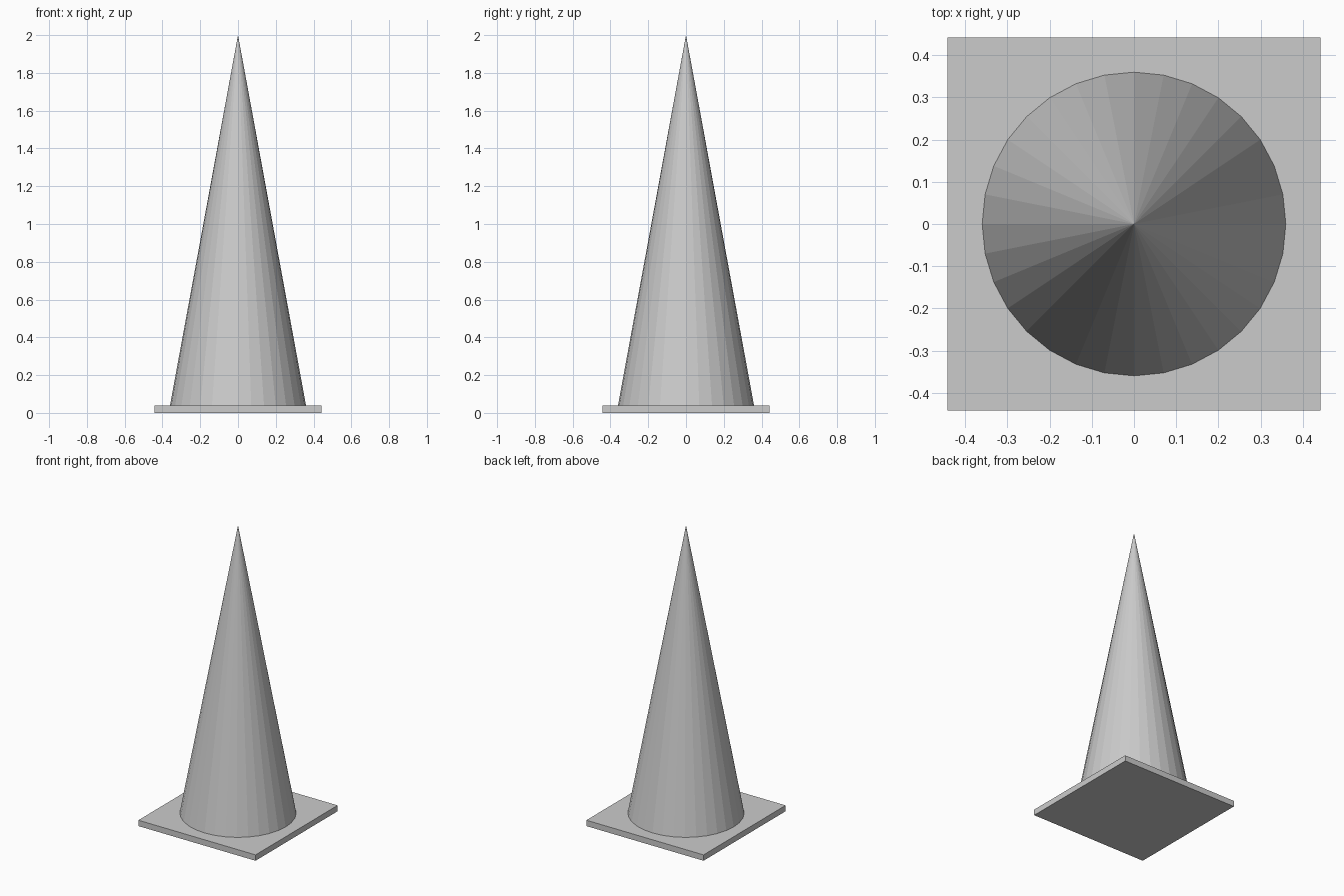
import bpy

if "Cube" in bpy.data.objects:
    bpy.data.objects.remove(bpy.data.objects["Cube"])

PLATE_SIZE, PLATE_H = 0.884, 0.04
CONE_R, TOP = 0.36, 2.0

# Square base plate
bpy.ops.mesh.primitive_cube_add(size=1, location=(0, 0, PLATE_H / 2))
plate = bpy.context.object
plate.name = "base_plate"
plate.scale = (PLATE_SIZE, PLATE_SIZE, PLATE_H)
bpy.ops.object.transform_apply(location=False, rotation=False, scale=True)

# 32-sided pointed cone resting on the plate
bpy.ops.mesh.primitive_cone_add(vertices=32, radius1=CONE_R, radius2=0,
                                depth=TOP - PLATE_H,
                                location=(0, 0, (TOP + PLATE_H) / 2))
bpy.context.object.name = "cone_body"
